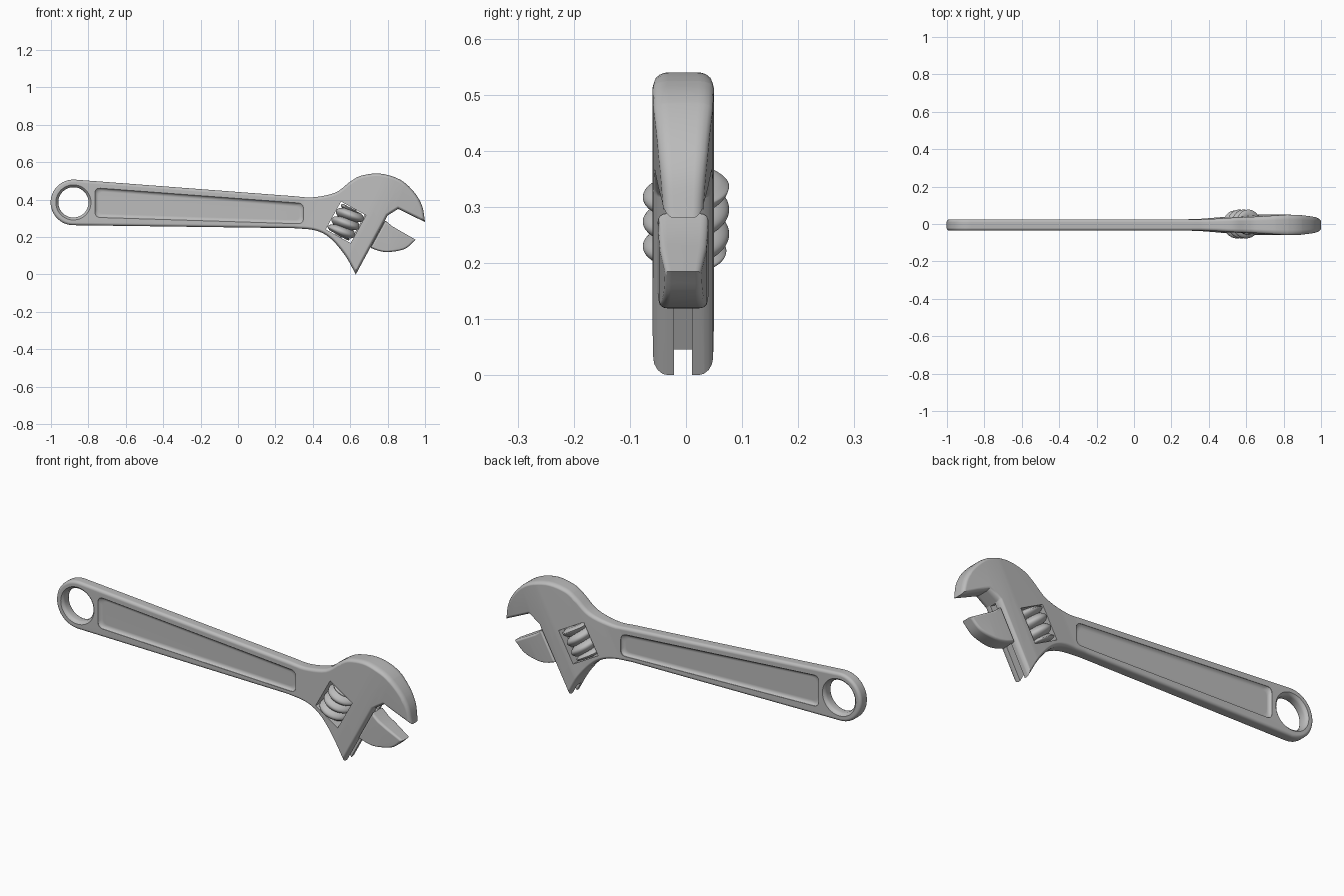
import bpy, bmesh, math
from mathutils import Vector

cube = bpy.data.objects.get("Cube")
if cube:
    bpy.data.objects.remove(cube, do_unlink=True)

steel = bpy.data.materials.new("grey_steel")
steel.use_nodes = True
GREY = (0.5, 0.5, 0.5, 1)
steel.diffuse_color = GREY
steel.node_tree.nodes["Principled BSDF"].inputs["Base Color"].default_value = GREY

# Head frame: u runs out along the jaws, v runs along the slide
U = Vector((0.876, 0, -0.482))
V = Vector((0.482, 0, 0.876))
Y = Vector((0, 1, 0))
SHIFT = -0.005  # the body sits slightly off the worm screw's centre


def smooth(pts, n=5):
    """Catmull-Rom curve through 2D points."""
    p = [Vector(q) for q in pts]
    p = [2 * p[0] - p[1]] + p + [2 * p[-1] - p[-2]]
    out = []
    for a, b, c, d in zip(p, p[1:], p[2:], p[3:]):
        for i in range(n):
            t = i / n
            out.append(0.5 * (2 * b + (c - a) * t + (2 * a - 5 * b + 4 * c - d) * t * t
                              + (3 * b - a - 3 * c + d) * t ** 3))
    return out + [p[-2]]


def arc(cx, cz, r, start, end, n):
    return [Vector((cx + r * math.cos(math.radians(start + (end - start) * i / n)),
                    cz + r * math.sin(math.radians(start + (end - start) * i / n))))
            for i in range(n + 1)]


def at_y(outline, y):
    return [Vector((p[0], y, p[1])) for p in outline]


def loft_mesh(rings):
    """Closed skin over rings of equal point count."""
    bm = bmesh.new()
    loops = [[bm.verts.new(p) for p in r] for r in rings]
    for a, b in zip(loops, loops[1:]):
        for i in range(len(a)):
            j = (i + 1) % len(a)
            bm.faces.new((a[i], a[j], b[j], b[i]))
    bm.faces.new(loops[0])
    bm.faces.new(loops[-1])
    bmesh.ops.recalc_face_normals(bm, faces=bm.faces)
    return bm


def add(name, bm):
    mesh = bpy.data.meshes.new(name)
    bm.to_mesh(mesh)
    bm.free()
    mesh.materials.append(steel)
    ob = bpy.data.objects.new(name, mesh)
    bpy.context.collection.objects.link(ob)
    return ob


def forged(name, outline, profile, bevel):
    """Rounded plate whose half thickness follows (u, half) pairs."""
    base = 0.03
    bm = loft_mesh([at_y(outline, -base), at_y(outline, base)])
    rim = [e for e in bm.edges if abs(e.verts[0].co.y - e.verts[1].co.y) < 1e-5]
    bmesh.ops.bevel(bm, geom=rim, offset=bevel, segments=4, profile=0.5,
                    affect='EDGES', clamp_overlap=False)
    for u, _ in profile:
        bmesh.ops.bisect_plane(bm, geom=bm.verts[:] + bm.edges[:] + bm.faces[:],
                               plane_co=U * u, plane_no=U, dist=1e-5)
    for v in bm.verts:
        u = v.co.dot(U)
        half = profile[0][1] if u < profile[0][0] else profile[-1][1]
        for (a, ha), (b, hb) in zip(profile, profile[1:]):
            if a <= u <= b:
                half = ha + (hb - ha) * (u - a) / (b - a)
        v.co.y = v.co.y * half / base + SHIFT
    return add(name, bm)


def uv_box(u0, u1, v0, v1, y0, y1):
    corners = [U * u + V * v for u, v in ((u0, v0), (u1, v0), (u1, v1), (u0, v1))]
    return loft_mesh([[c + Y * y for c in corners] for y in (y0, y1)])


def cut(target, bm):
    cutter = add("cutter", bm)
    cutter.hide_render = True
    mod = target.modifiers.new("cut", 'BOOLEAN')
    mod.operation = 'DIFFERENCE'
    mod.solver = 'EXACT'
    mod.object = cutter
    bpy.context.view_layer.objects.active = target
    bpy.ops.object.modifier_apply(modifier=mod.name)
    bpy.data.objects.remove(cutter, do_unlink=True)


def shade(ob, angle):
    bpy.ops.object.select_all(action='DESELECT')
    ob.select_set(True)
    bpy.context.view_layer.objects.active = ob
    bpy.ops.object.shade_smooth_by_angle(angle=math.radians(angle))
    mod = ob.modifiers.new("weighted", 'WEIGHTED_NORMAL')
    mod.keep_sharp = True


# Handle, head and fixed jaw in one forging
EYE = (-0.88, 0.385)
outline = arc(*EYE, 0.122, -92, -274, 28)
outline += smooth([(0.3, 0.418), (0.4, 0.412), (0.52, 0.437), (0.6, 0.496), (0.66, 0.528),
                   (0.76, 0.539), (0.866, 0.507), (0.94, 0.442), (0.984, 0.367), (1, 0.28)])
outline += [Vector((0.856, 0.35)), Vector((0.8, 0.315))]
outline += smooth([(0.63, 0), (0.57, 0.105), (0.49, 0.196), (0.41, 0.236), (0.3, 0.247)])
body = forged("body", outline, [(0.12, 0.03), (0.19, 0.033), (0.3, 0.042), (0.4, 0.05),
                                (0.47, 0.055), (0.55, 0.053), (0.65, 0.044), (0.75, 0.032)], 0.015)

# Hanging hole with rounded lips
lips = [(-0.04, 0.094), (-0.03, 0.094), (-0.022, 0.085), (-0.012, 0.081),
        (0.012, 0.081), (0.022, 0.085), (0.03, 0.094), (0.04, 0.094)]
cut(body, loft_mesh([at_y(arc(*EYE, r, 0, 352.5, 47), y + SHIFT) for y, r in lips]))


# Sunken panel on each side of the handle
def panel(d, r=0.03):
    c = [Vector(p) for p in ((-0.765 + d, 0.305 + d), (0.35 - d, 0.27 + d),
                             (0.35 - d, 0.38 - d), (-0.765 + d, 0.463 - d))]
    out = []
    for i, p in enumerate(c):
        a = p + (c[i - 1] - p).normalized() * r
        b = p + (c[(i + 1) % 4] - p).normalized() * r
        out += [a * (1 - t) ** 2 + p * 2 * t * (1 - t) + b * t * t
                for t in (0, 0.2, 0.4, 0.6, 0.8, 1)]
    return out


for side in (-1, 1):
    steps = [(0.06, 0), (0.028, 0), (0.021, 0.005), (0.017, 0.012), (0.016, 0.02)]
    cut(body, loft_mesh([at_y(panel(d), side * y + SHIFT) for y, d in steps]))

# Worm window and jaw slot
cut(body, uv_box(0.295, 0.447, 0.437, 0.607, -0.2, 0.2))
cut(body, uv_box(0.508, 0.7, -0.1, 0.66, SHIFT - 0.016, SHIFT + 0.016))
shade(body, 32)

# Sliding jaw and the rack that rides in the slot
jaw = smooth([(0.709, 0.142), (0.76, 0.124), (0.813, 0.12), (0.893, 0.137), (0.95, 0.185)])
jaw += [Vector((0.825, 0.257)), Vector((0.788, 0.288))]
shade(forged("sliding_jaw", jaw, [(0.55, 0.046), (0.65, 0.042), (0.75, 0.03)], 0.01), 32)
add("jaw_rack", uv_box(0.44, 0.57, 0.475, 0.625, SHIFT - 0.014, SHIFT + 0.014))

# Worm screw with rounded threads, and its pin
CENTRE = U * 0.372 + V * 0.522
PITCH, HALF, SIDES, ROWS = 0.05, 0.08, 48, 80


def screw_ring(t, radius):
    ring = []
    for k in range(SIDES):
        a = math.tau * k / SIDES
        ring.append(CENTRE + V * t + (U * math.cos(a) + Y * math.sin(a)) * radius(t, a))
    return ring


def thread(t, a):
    lobe = abs(math.cos(math.pi * (t - 0.02) / PITCH - (a - math.pi / 2) / 2))
    fade = min(1, (HALF - abs(t)) / 0.012)
    return 0.05 + 0.027 * lobe ** 0.7 * math.sqrt(max(fade, 0))


worm = loft_mesh([screw_ring(-HALF + 2 * HALF * i / ROWS, thread) for i in range(ROWS + 1)])
shade(add("worm_screw", worm), 60)
shade(add("worm_pin", loft_mesh([screw_ring(t, lambda t, a: 0.018) for t in (-0.1, 0.1)])), 32)
